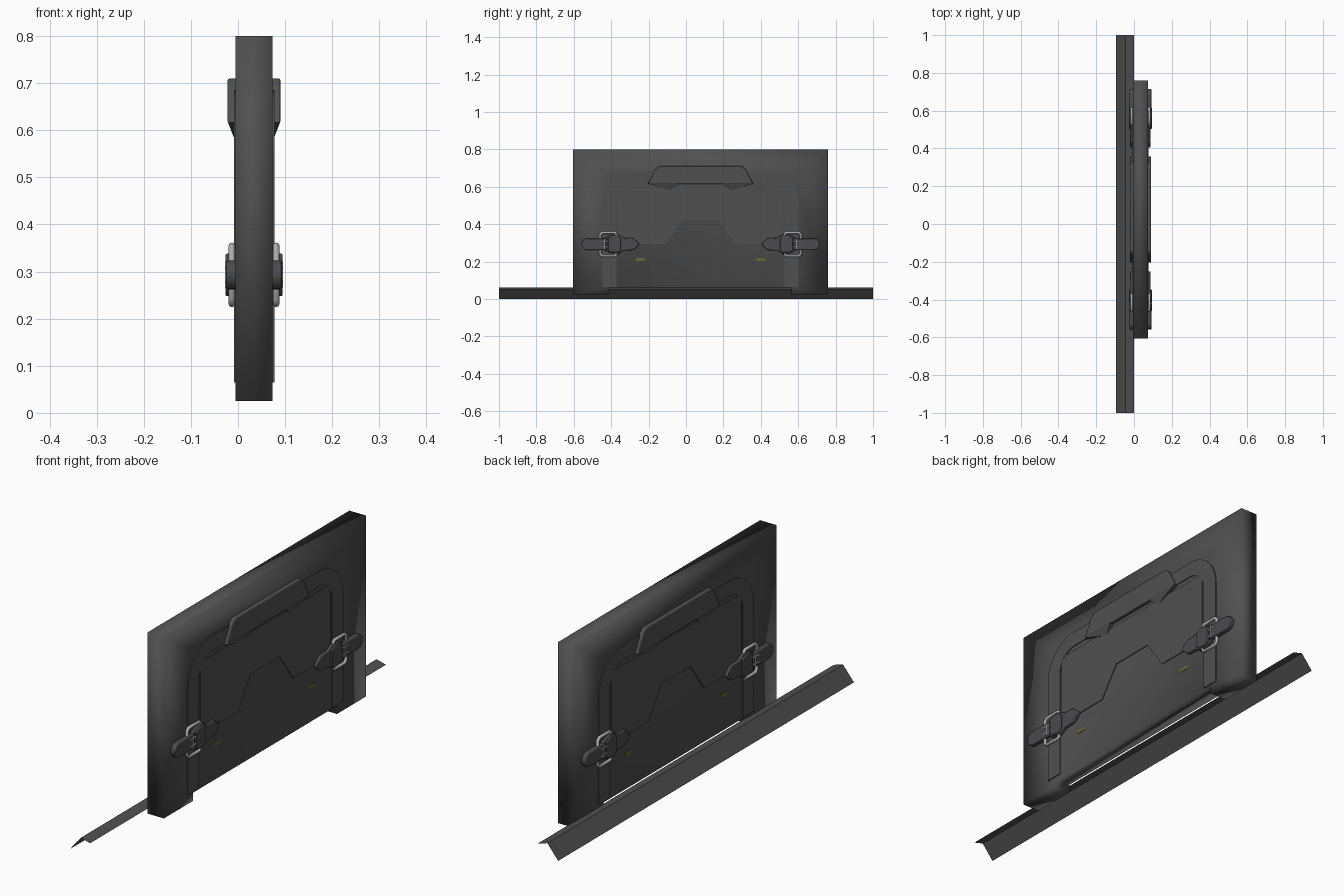
import bpy, bmesh, math
from mathutils import Vector

if "Cube" in bpy.data.objects:
    bpy.data.objects.remove(bpy.data.objects["Cube"])

CX, CY, H = 0.034, 0.0775, 0.039   # panel centre in x and y, half thickness
ZS = 0.293                         # height of the strap axis


def material(name, rgb):
    m = bpy.data.materials.new(name)
    m.diffuse_color = (*rgb, 1)
    m.use_nodes = True
    m.node_tree.nodes["Principled BSDF"].inputs["Base Color"].default_value = m.diffuse_color
    return m


DARK = material("dark_grey", (0.08, 0.08, 0.08))
STRAP = material("strap_grey", (0.07, 0.07, 0.075))
METAL = material("light_metal", (0.42, 0.42, 0.42))
OLIVE = material("olive", (0.14, 0.14, 0.03))


def finish(name, bm, mat, smooth=30, bevel=0):
    bmesh.ops.recalc_face_normals(bm, faces=bm.faces)
    me = bpy.data.meshes.new(name)
    bm.to_mesh(me)
    bm.free()
    me.materials.append(mat)
    ob = bpy.data.objects.new(name, me)
    bpy.context.collection.objects.link(ob)
    if bevel:
        b = ob.modifiers.new("soft_edge", 'BEVEL')
        b.width, b.segments, b.limit_method = bevel, 2, 'ANGLE'
    bpy.ops.object.select_all(action='DESELECT')
    ob.select_set(True)
    bpy.context.view_layer.objects.active = ob
    bpy.ops.object.shade_smooth_by_angle(angle=math.radians(smooth))
    return ob


def plate(name, outline, d, mat, twin=False, bevel=0):
    """Outline in (u, z) raised to depth d on both panel faces; twin mirrors it in y."""
    bm = bmesh.new()
    for s in (-1, 1):
        for t in ((-1, 1) if twin else (1,)):
            rings = [[bm.verts.new((CX + s * k, CY + t * u, z)) for u, z in outline]
                     for k in (H - 0.003, d)]
            bm.faces.new(rings[0])
            bm.faces.new(rings[1])
            n = len(outline)
            for i in range(n):
                j = (i + 1) % n
                bm.faces.new((rings[0][i], rings[0][j], rings[1][j], rings[1][i]))
    return finish(name, bm, mat, bevel=bevel)


def mirror_u(half):
    return half + [(-u, z) for u, z in reversed(half)]


def mirror_z(half):
    return half + [(u, 2 * ZS - z) for u, z in reversed(half)]


def arc(cu, cz, r, a0, a1, n=10):
    return [(cu + r * math.cos(math.radians(a0 + (a1 - a0) * i / n)),
             cz + r * math.sin(math.radians(a0 + (a1 - a0) * i / n))) for i in range(n + 1)]


# Panel: slab with two feet, softly shaded margin around a flat middle
bm = bmesh.new()
outline = mirror_u([(-.4875, .06), (-.4875, .025), (-.6825, .025), (-.6825, .80)])
inner = [(-.4875, .67), (.4875, .67)]
sides = []
for s in (-1, 1):
    o = [bm.verts.new((CX + s * H, CY + u, z)) for u, z in outline]
    a, b = [bm.verts.new((CX + s * H, CY + u, z)) for u, z in inner]
    bm.faces.new((o[0], a, b, o[7]))
    bm.faces.new((o[1], o[2], o[3], a, o[0]))
    bm.faces.new((o[6], o[5], o[4], b, o[7]))
    bm.faces.new((o[3], o[4], b, a))
    sides.append(o)
for i in range(8):
    j = (i + 1) % 8
    bm.faces.new((sides[0][i], sides[0][j], sides[1][j], sides[1][i]))
finish("panel", bm, DARK, smooth=180)

# Bent sheet rail along the base
bm = bmesh.new()
rows = [[bm.verts.new((x, y, z)) for y in (-1, 1)]
        for x, z in ((-.095, 0), (-.044, .062), (0, .05))]
for p, q in zip(rows, rows[1:]):
    bm.faces.new((p[0], p[1], q[1], q[0]))
finish("rail", bm, DARK)

# Long carrying strap: an upside-down U band on each face
outer = [(-.525, .065)] + arc(-.365, .525, .16, 180, 90)
inside = arc(-.36, .53, .09, 90, 180) + [(-.45, .065)]
band = outer + [(-u, z) for u, z in reversed(outer)]
band += [(-u, z) for u, z in reversed(inside)] + inside
plate("strap_band", band, .043, DARK)

# Flap with its stepped lower edge
plate("flap", mirror_u([(-.44, .60), (-.44, ZS), (-.187, ZS), (-.0975, .42)]),
      .0425, DARK)

# Handle pad and its two slanted wedges
plate("handle_pad", mirror_u([(-.282, .615), (-.24, .695), (-.222, .71)]),
      .056, DARK, bevel=.004)
bm = bmesh.new()
for s in (-1, 1):
    for t in (-1, 1):
        def pt(d, u, z):
            return bm.verts.new((CX + s * d, CY + t * u, z))
        a, b = pt(.055, .28, .616), pt(.055, .12, .616)
        c, e = pt(.041, .16, .58), pt(.036, .28, .616)
        f = pt(.036, .12, .616)
        for face in ((a, b, c), (a, c, e), (b, f, c), (c, f, e), (a, e, f, b)):
            bm.faces.new(face)
finish("handle_wedges", bm, DARK)

# Closing straps: rounded tongue outside, shaped tab inside
plate("strap_tongue", [(.50, .262)] + arc(.605, ZS, .031, -90, 90) + [(.50, .324)],
      .059, STRAP, twin=True, bevel=.004)
plate("strap_tab", mirror_z([(.512, .325), (.49, .338), (.44, .345), (.41, .327),
                             (.36, .325), (.328, .299)]),
      .054, STRAP, twin=True, bevel=.004)
plate("strap_keeper", mirror_z([(.495, .325), (.475, .338), (.44, .338), (.425, .325)]),
      .0605, STRAP, twin=True, bevel=.003)

# Olive stitch marks below the flap
plate("stitch_mark", [(.30, .204), (.345, .204), (.345, .218), (.30, .218)],
      .0405, OLIVE, twin=True)


# Buckles: round wire frames and small prongs
def wire(name, pts, d, r):
    cu = bpy.data.curves.new(name, 'CURVE')
    cu.dimensions = '3D'
    cu.bevel_depth, cu.bevel_resolution, cu.use_fill_caps = r, 2, True
    for s in (-1, 1):
        for t in (-1, 1):
            sp = cu.splines.new('POLY')
            sp.points.add(len(pts) - 1)
            for p, (u, z) in zip(sp.points, pts):
                p.co = (CX + s * d, CY + t * u, z, 1)
    ob = bpy.data.objects.new(name, cu)
    ob.data.materials.append(METAL)
    bpy.context.collection.objects.link(ob)


wire("buckle_frame", mirror_z([(.451, .335), (.451, .348), (.458, .355),
                               (.526, .355), (.537, .345)][::1])[::-1], .047, .007)
wire("buckle_bar", [(.513, .265), (.513, .321)], .057, .005)
for k, z in enumerate((.278, .308)):
    wire("buckle_prong_%d" % (k + 1), [(.495, z), (.537, z)], .057, .004)
